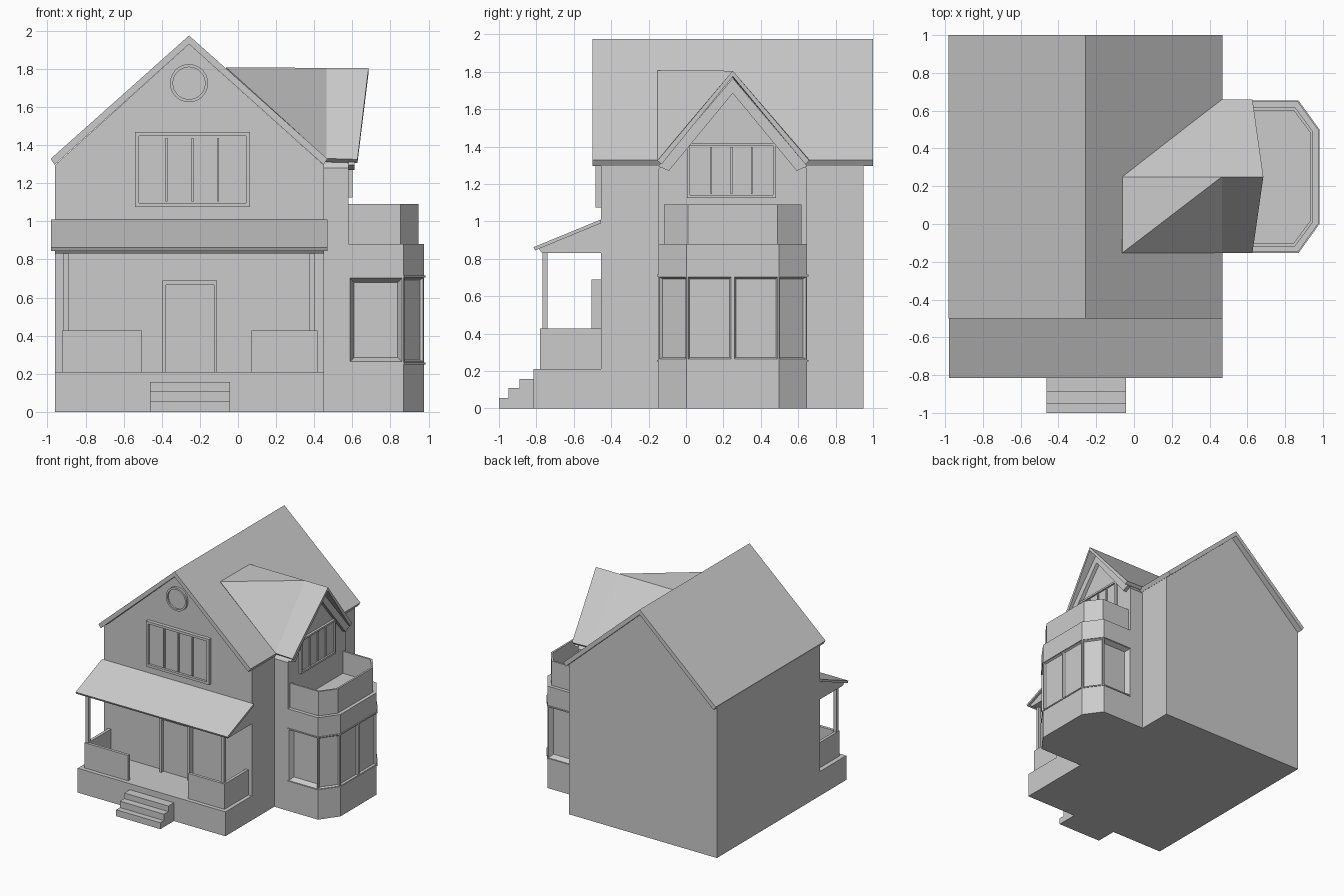
import bpy, bmesh, math

if "Cube" in bpy.data.objects:
    bpy.data.objects.remove(bpy.data.objects["Cube"])


def finish(bm, name):
    mesh = bpy.data.meshes.new(name)
    bm.to_mesh(mesh)
    bm.free()
    obj = bpy.data.objects.new(name, mesh)
    bpy.context.collection.objects.link(obj)
    return obj


def prism(name, pts, axis, a, b, inset=None):
    """Extrude a 2D profile along an axis from a to b; optionally recess the cap at a."""
    def co(p, t):
        return {'x': (t, p[0], p[1]), 'y': (p[0], t, p[1]), 'z': (p[0], p[1], t)}[axis]
    bm = bmesh.new()
    va = [bm.verts.new(co(p, a)) for p in pts]
    vb = [bm.verts.new(co(p, b)) for p in pts]
    cap = bm.faces.new(va)
    bm.faces.new(vb[::-1])
    n = len(pts)
    for i in range(n):
        j = (i + 1) % n
        bm.faces.new((va[j], va[i], vb[i], vb[j]))
    bmesh.ops.recalc_face_normals(bm, faces=bm.faces)
    if inset:
        bmesh.ops.inset_individual(bm, faces=[cap], thickness=inset[0])
        down = bmesh.ops.extrude_discrete_faces(bm, faces=[cap])['faces'][0]
        bmesh.ops.translate(bm, verts=down.verts, vec=-down.normal * inset[1])
    return finish(bm, name)


def rect(u0, u1, v0, v1):
    return [(u0, v0), (u1, v0), (u1, v1), (u0, v1)]


def box(name, x0, x1, y0, y1, z0, z1):
    return prism(name, rect(x0, x1, y0, y1), 'z', z0, z1)


def window(name, u0, u1, z0, z1, axis, outer, wall, rim, panes):
    """Framed window with a recessed pane and evenly spaced mullions."""
    depth = (wall - outer) * 0.7
    prism(name + "_frame", rect(u0, u1, z0, z1), axis, outer, wall, (rim, abs(depth)))
    for i in range(1, panes):
        u = u0 + rim + (u1 - u0 - 2 * rim) * i / panes
        prism(f"{name}_mullion_{i}", rect(u - .005, u + .005, z0 + rim, z1 - rim),
              axis, outer + depth * .3, wall)


# Main house body and gable roof
RX = -0.257
prism("house_walls", [(-.96, 0), (.45, 0), (.45, 1.295), (RX, 1.93), (-.96, 1.295)],
      'y', -.455, .95)
prism("main_roof", [(-.983, 1.328), (RX, 1.975), (.469, 1.328), (.449, 1.297),
                    (RX, 1.93), (-.963, 1.297)], 'y', -.5, 1.0)

# Front gable windows
window("front_window", -.54, .062, 1.075, 1.468, 'y', -.485, -.455, .03, 4)
circle = [(RX + .1 * math.cos(t * math.tau / 32), 1.725 + .1 * math.sin(t * math.tau / 32))
          for t in range(32)]
prism("round_window", circle, 'y', -.475, -.455, (.016, .014))

# Porch floor, steps, door
box("porch_floor", -.96, .45, -.815, -.45, 0, .21)
for i, (y, z) in enumerate([(-1.0, .055), (-.95, .11), (-.89, .158)]):
    box(f"step_{i + 1}", -.463, -.042, y, -.81, 0, z)
box("door_jamb_left", -.395, -.378, -.505, -.455, .21, .69)
box("door_jamb_right", -.127, -.11, -.505, -.455, .21, .69)
box("door_header", -.378, -.127, -.505, -.455, .667, .69)
box("door", -.378, -.127, -.475, -.455, .21, .667)

# Porch half walls and posts
for side, x0, x1, sx, px in [("left", -.92, -.503, -.92, -.918), ("right", .07, .417, .392, .376)]:
    box(f"porch_rail_front_{side}", x0, x1, -.78, -.755, .21, .428)
    box(f"porch_rail_side_{side}", sx, sx + .025, -.757, -.455, .21, .428)
    box(f"porch_post_{side}", px, px + .028, -.767, -.74, .21, .84)

# Porch roof
prism("porch_roof", [(-.455, 1.01), (-.815, .862), (-.807, .845), (-.455, .99)], 'x', -.98, .469)
prism("porch_roof_beam", [(-.455, .992), (-.79, .856), (-.77, .832), (-.455, .832)],
      'x', -.96, .45)

# Side wing with gable
prism("wing_walls", [(-.148, 0), (.648, 0), (.648, 1.28), (.25, 1.75), (-.148, 1.28)],
      'x', .4, .58)
prism("wing_bargeboard", [(-.148, 1.295), (.25, 1.765), (.648, 1.295), (.592, 1.27),
                          (.25, 1.685), (-.092, 1.27)], 'x', .58, .612)
window("wing_window", .005, .482, 1.125, 1.42, 'x', .6, .58, .022, 4)

# Wing roof: prow-shaped end, runs back into the main roof
bm = bmesh.new()
v = {k: bm.verts.new(c) for k, c in {
    'a': (-.062, -.153, 1.808), 'b': (-.062, .25, 1.805), 'c': (.465, .25, 1.805),
    'f': (.685, .25, 1.805), 'd': (.465, -.153, 1.33), 'e': (.627, -.153, 1.325),
    'g': (.465, .66, 1.33), 'h': (.627, .66, 1.325)}.items()}
for loop in ("acb", "adc", "decf"[:2] + "fc", "bcg", "cfhg"):
    bm.faces.new([v[k] for k in loop])
bmesh.ops.recalc_face_normals(bm, faces=bm.faces)
if sum(f.normal.z for f in bm.faces) < 0:
    bmesh.ops.reverse_faces(bm, faces=bm.faces)
roof = finish(bm, "wing_roof")
mod = roof.modifiers.new("thickness", 'SOLIDIFY')
mod.thickness, mod.offset = .03, -1


# Bay window
def bay(d):
    """Bay outline moved inward by d."""
    half = [(.58, -.148 + d), (.868 - d / 2, -.148 + d), (.977 - d, .003 + d / 4)]
    return half + [(x, .5 - y) for x, y in reversed(half)]


prism("bay_base", bay(0), 'z', 0, .255)
prism("bay_top", bay(0), 'z', .71, .88)
prism("bay_sill", bay(-.006), 'z', .25, .26)
prism("bay_lintel", bay(-.006), 'z', .705, .715)

outline = bay(0)
outline.insert(3, (.977, .25))
band = prism("bay_windows", outline, 'z', .255, .71)
bm = bmesh.new()
bm.from_mesh(band.data)
sides = [f for f in bm.faces if abs(f.normal.z) < .1 and f.normal.x > -.5]
bmesh.ops.inset_individual(bm, faces=sides, thickness=.012)
for f in sides:
    deep = abs(f.normal.y) > .9
    bmesh.ops.inset_individual(bm, faces=[f], thickness=.03 if deep else .012,
                               depth=-.04 if deep else -.014)
bm.to_mesh(band.data)
bm.free()

# Balcony parapet and floor
prism("balcony_parapet", bay(.03) + bay(.046)[::-1], 'z', .88, 1.09)
prism("balcony_floor", bay(.04), 'z', .87, .9)
